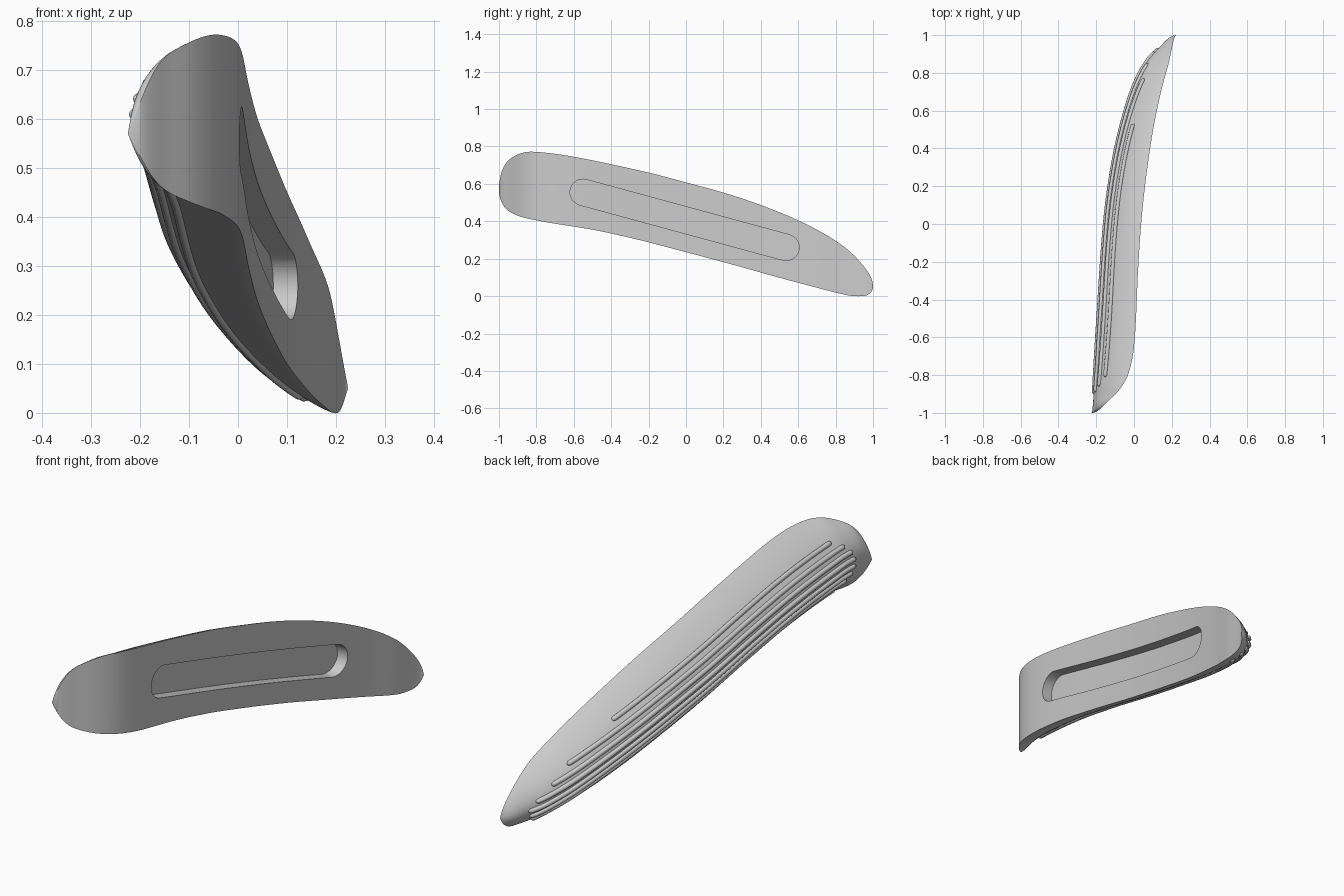
import bpy, bmesh, math
from mathutils import Vector

if "Cube" in bpy.data.objects:
    bpy.data.objects.remove(bpy.data.objects["Cube"], do_unlink=True)

mat = bpy.data.materials.new("matte grey")
mat.use_nodes = True
GREY = (0.6, 0.6, 0.6, 1)
mat.diffuse_color = GREY
mat.node_tree.nodes["Principled BSDF"].inputs["Base Color"].default_value = GREY


# Smooth curve through (y, value) pairs, eased so that the ends come out round
def curve(pairs):
    us = [math.acos(max(-1, min(1, -y))) for y, v in pairs]
    vs = [v for y, v in pairs]
    n = len(us)

    def slope(i):
        a, b = max(i - 1, 0), min(i + 1, n - 1)
        return (vs[b] - vs[a]) / (us[b] - us[a])

    def value(y):
        u = math.acos(max(-1, min(1, -y)))
        i = 0
        while i < n - 2 and u > us[i + 1]:
            i += 1
        h = us[i + 1] - us[i]
        t = (u - us[i]) / h
        return ((2 * t**3 - 3 * t**2 + 1) * vs[i] + (t**3 - 2 * t**2 + t) * h * slope(i)
                + (3 * t**2 - 2 * t**3) * vs[i + 1] + (t**3 - t**2) * h * slope(i + 1))
    return value


# Outline seen from the side, and inner and outer faces seen from above
top = curve([(-1, .57), (-.97, .70), (-.9, .757), (-.82, .772), (-.6, .745), (-.25, .672),
             (0, .608), (.25, .538), (.5, .448), (.7, .355), (.85, .26), (.95, .16), (1, .05)])
bottom = curve([(-1, .57), (-.97, .475), (-.9, .43), (-.8, .405), (-.5, .355), (-.25, .30),
                (0, .235), (.25, .168), (.5, .098), (.7, .045), (.82, .014), (.9, 0),
                (.97, .006), (1, .05)])
inner = curve([(-1, -.225), (-.95, -.15), (-.88, -.08), (-.8, -.032), (-.65, 0), (-.2, .024),
               (.1, .047), (.45, .093), (.7, .143), (.87, .188), (1, .225)])
outer = curve([(-1, -.225), (-.8, -.208), (-.5, -.19), (0, -.155), (.3, -.115), (.55, -.06),
               (.76, .01), (.88, .08), (.94, .14), (1, .225)])


def outer_x(y, t):
    dome = max(0, 1 - t * t) ** 0.85
    return inner(y) - (inner(y) - outer(y)) * dome


# Closed mesh through a row of equal rings
def loft(name, rings):
    bm = bmesh.new()
    rows = [[bm.verts.new(p) for p in ring] for ring in rings]
    n = len(rows[0])
    for a, b in zip(rows, rows[1:]):
        for i in range(n):
            j = (i + 1) % n
            bm.faces.new((a[i], a[j], b[j], b[i]))
    bm.faces.new(rows[0])
    bm.faces.new(rows[-1])
    bmesh.ops.remove_doubles(bm, verts=bm.verts, dist=1e-4)
    bmesh.ops.recalc_face_normals(bm, faces=bm.faces)
    mesh = bpy.data.meshes.new(name)
    bm.to_mesh(mesh)
    bm.free()
    mesh.materials.append(mat)
    obj = bpy.data.objects.new(name, mesh)
    bpy.context.collection.objects.link(obj)
    return obj


def activate(obj):
    bpy.ops.object.select_all(action="DESELECT")
    obj.select_set(True)
    bpy.context.view_layer.objects.active = obj


# Curved body: domed outer side, flat-in-height inner side
SLICES, ARC = 96, 32
rings = []
for s in range(SLICES + 1):
    y = -math.cos(math.pi * s / SLICES)
    mid, half = (top(y) + bottom(y)) / 2, (top(y) - bottom(y)) / 2
    ts = [math.cos(math.pi * i / ARC) for i in range(ARC + 1)]
    rings.append([(outer_x(y, t), y, mid + half * t) for t in ts])
body = loft("grip_body", rings)

# Long round-ended pocket, its floor following the inner face
start, end, radius = Vector((-.55, .555)), Vector((.535, .26)), 0.07
axis = (end - start).normalized()
side = Vector((-axis.y, axis.x))
length = (end - start).length
steps = [-radius * math.cos(math.pi / 2 * i / 10) for i in range(11)]
steps += [length * i / 32 for i in range(1, 32)]
steps += [length + radius * math.sin(math.pi / 2 * i / 10) for i in range(11)]
rings = []
for s in steps:
    over = max(-s, s - length, 0)
    h = math.sqrt(max(radius**2 - over**2, 1e-6))
    ring = []
    for sign, shift in ((1, -.05), (-1, -.05), (-1, .06), (1, .06)):
        p = start + axis * s + side * h * sign
        ring.append((inner(p.x) + shift, p.x, p.y))
    rings.append(ring)
cutter = loft("pocket_cutter", rings)
cutter.hide_render = True

activate(body)
mod = body.modifiers.new("pocket", "BOOLEAN")
mod.operation = "DIFFERENCE"
mod.solver = "EXACT"
mod.object = cutter
bpy.ops.object.modifier_apply(modifier=mod.name)
bpy.data.objects.remove(cutter, do_unlink=True)
bpy.ops.object.shade_smooth_by_angle(angle=math.radians(35))

# Raised ribs running along the outer side
spans = [(-.81, .53), (-.86, .77), (-.89, .85), (-.9, .91),
         (-.9, .93), (-.89, .92), (-.87, .9), (-.83, .83)]
COUNT = 48
for k, (y0, y1) in enumerate(spans):
    offset = 0.0315 * (3.5 - k)
    data = bpy.data.curves.new(f"rib_{k + 1}", "CURVE")
    data.dimensions = "3D"
    data.bevel_depth = 0.011
    data.bevel_resolution = 3
    data.use_fill_caps = True
    line = data.splines.new("POLY")
    line.points.add(COUNT)
    for i, point in enumerate(line.points):
        e = (1 - math.cos(math.pi * i / COUNT)) / 2
        y = y0 + (y1 - y0) * e
        mid, half = (top(y) + bottom(y)) / 2, (top(y) - bottom(y)) / 2
        t = max(-.9, min(.9, offset / half))
        point.co = (outer_x(y, t), y, mid + half * t, 1)
        gap = min(y - y0, y1 - y) / 0.011
        point.radius = max(.1, math.sqrt(1 - max(0, 1 - gap) ** 2))
    data.materials.append(mat)
    rib = bpy.data.objects.new(f"rib_{k + 1}", data)
    bpy.context.collection.objects.link(rib)
    activate(rib)
    bpy.ops.object.convert(target="MESH")
    bpy.ops.object.shade_smooth_by_angle(angle=math.radians(50))
